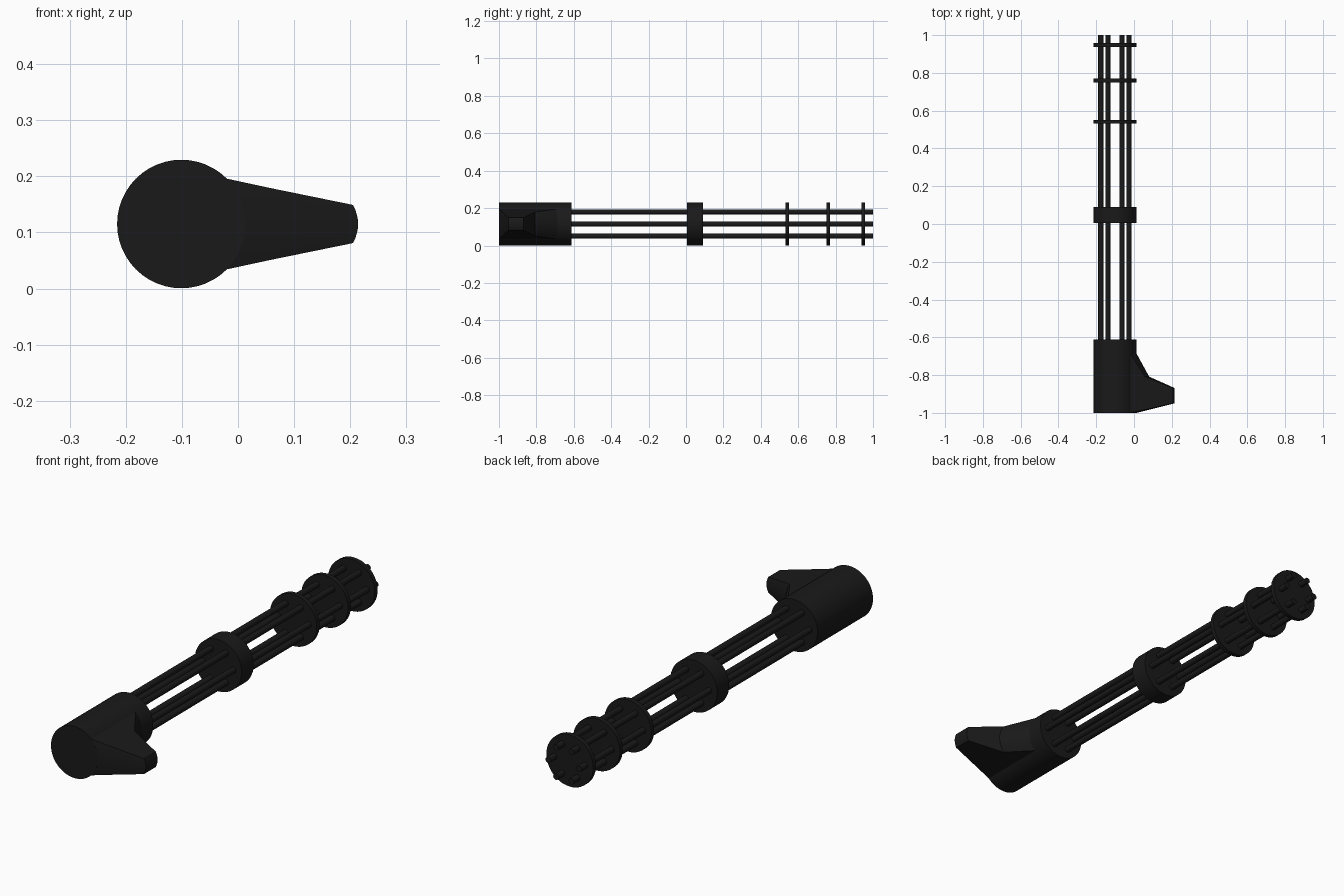
import bpy, bmesh, math
from mathutils import Matrix

if "Cube" in bpy.data.objects:
    bpy.data.objects.remove(bpy.data.objects["Cube"])

CX, CZ, R = -0.101, 0.115, 0.1145   # main axis and housing radius

black = bpy.data.materials.new("black_metal")
black.diffuse_color = (0.01, 0.01, 0.01, 1)
black.use_nodes = True
black.node_tree.nodes["Principled BSDF"].inputs["Base Color"].default_value = black.diffuse_color


def finish(name, bm):
    bmesh.ops.recalc_face_normals(bm, faces=bm.faces)
    mesh = bpy.data.meshes.new(name)
    bm.to_mesh(mesh)
    bm.free()
    mesh.materials.append(black)
    ob = bpy.data.objects.new(name, mesh)
    bpy.context.collection.objects.link(ob)
    bpy.ops.object.select_all(action='DESELECT')
    ob.select_set(True)
    bpy.context.view_layer.objects.active = ob
    bpy.ops.object.shade_smooth_by_angle(angle=math.radians(30))
    return ob


def cylinder(name, x, z, radius, y0, y1, sides):
    bm = bmesh.new()
    m = Matrix.Translation((x, (y0 + y1) / 2, z)) @ Matrix.Rotation(math.pi / 2, 4, 'X')
    bmesh.ops.create_cone(bm, cap_ends=True, segments=sides, radius1=radius,
                          radius2=radius, depth=y1 - y0, matrix=m)
    return finish(name, bm)


# Rear housing, middle collar and the three barrel clamps
cylinder("rear_housing", CX, CZ, R, -1.0, -0.612, 48)
cylinder("middle_collar", CX, CZ, R, 0.006, 0.09, 48)
for i, y in enumerate((0.541, 0.76, 0.947)):
    cylinder(f"barrel_clamp_{i + 1}", CX, CZ, R, y - 0.01, y + 0.01, 48)

# Six barrels in a hexagon
for i in range(6):
    a = i * math.pi / 3
    cylinder(f"barrel_{i + 1}", CX + 0.075 * math.cos(a), CZ + 0.075 * math.sin(a),
             0.0135, -0.63, 1.0, 20)

# Side mount: lofted sections (edge x, outward bulge, half height, y back, y front)
sections = [(-0.021, 0.034, 0.081, -1.0, -0.685),
            (0.058, 0.022, 0.064, -0.983, -0.808),
            (0.205, 0.009, 0.034, -0.95, -0.868)]
N = 8
bm = bmesh.new()
rings = []
for x, bulge, h, y0, y1 in sections:
    arc = [(x + bulge * (1 - (2 * k / N - 1) ** 2), CZ + h * (2 * k / N - 1))
           for k in range(N + 1)]
    rings.append([bm.verts.new((px, y0, pz)) for px, pz in arc] +
                 [bm.verts.new((px, y1, pz)) for px, pz in reversed(arc)])
count = len(rings[0])
for a, b in zip(rings, rings[1:]):
    for k in range(count):
        n = (k + 1) % count
        bm.faces.new((a[k], a[n], b[n], b[k]))
for ring in (rings[0], rings[-1]):
    for k in range(N):
        bm.faces.new((ring[k], ring[k + 1], ring[count - 2 - k], ring[count - 1 - k]))
finish("side_mount", bm)
